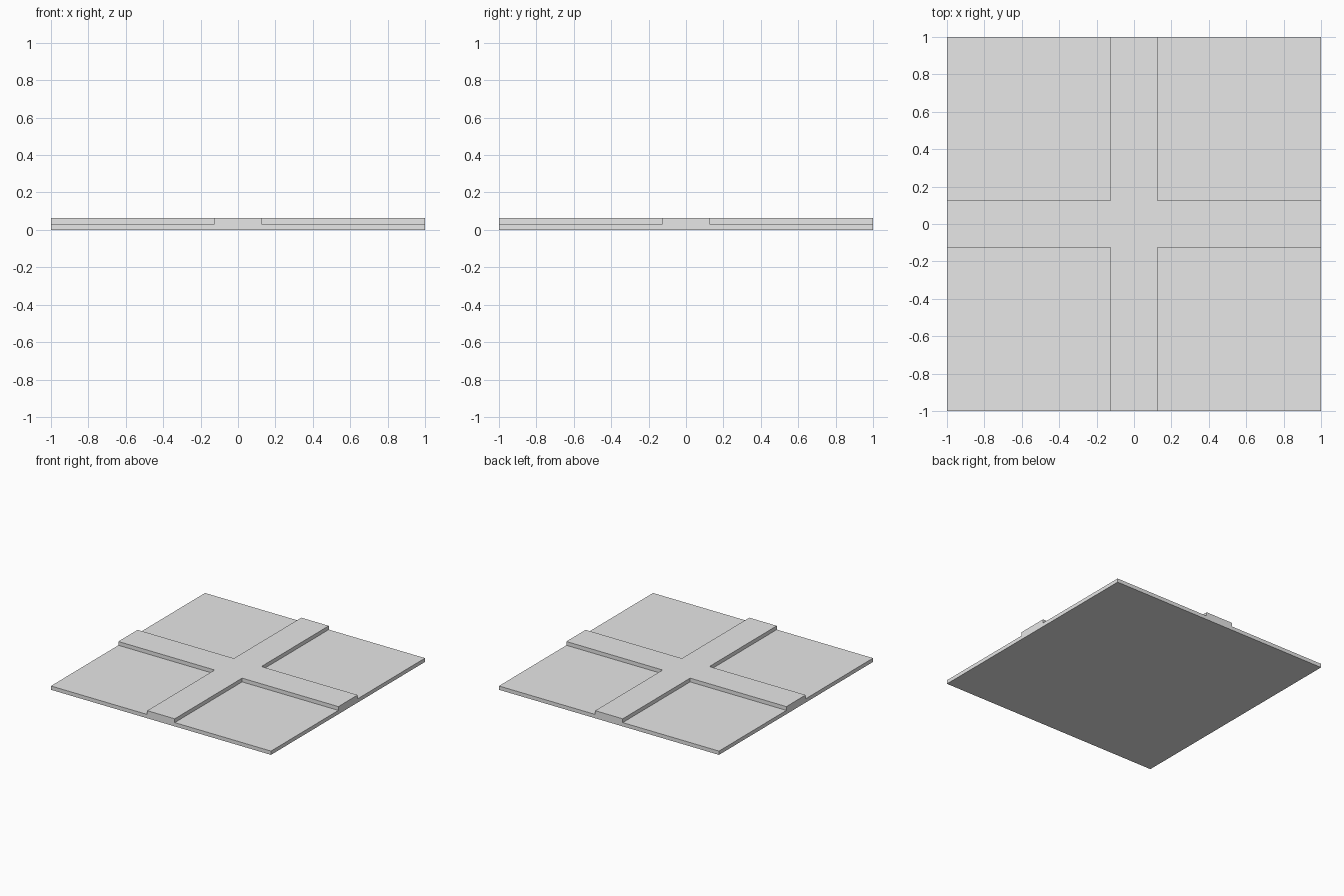
import bpy
import bmesh

cube = bpy.data.objects.get("Cube")
if cube:
    bpy.data.objects.remove(cube, do_unlink=True)

HALF_SIZE = 1.0
HALF_STRIP = 0.125
LAYER = 0.03125

# Plain grey material
grey = bpy.data.materials.new("light_grey")
grey.use_nodes = True
colour = (0.8, 0.8, 0.8, 1)
grey.diffuse_color = colour
grey.node_tree.nodes["Principled BSDF"].inputs["Base Color"].default_value = colour


def raise_faces(bm, faces, height):
    """Extrude a group of faces straight up and return the new top faces."""
    made = bmesh.ops.extrude_face_region(bm, geom=faces)["geom"]
    verts = [g for g in made if isinstance(g, bmesh.types.BMVert)]
    bmesh.ops.translate(bm, verts=verts, vec=(0, 0, height))
    return [g for g in made if isinstance(g, bmesh.types.BMFace)]


# Square footprint split into nine cells: four corners and a central cross
bm = bmesh.new()
bmesh.ops.create_grid(bm, x_segments=3, y_segments=3, size=HALF_SIZE)
for v in bm.verts:
    for axis in (0, 1):
        if abs(v.co[axis]) < HALF_SIZE / 2:
            v.co[axis] = HALF_STRIP if v.co[axis] > 0 else -HALF_STRIP

# Base slab, keeping the underside closed
underside = bm.faces[:]
bottom = bmesh.ops.duplicate(bm, geom=underside)["geom"]
top = raise_faces(bm, underside, LAYER)
bmesh.ops.remove_doubles(bm, verts=bm.verts, dist=0.0001)

# Raised cross strips
top = [f for f in bm.faces if f.calc_center_median().z > LAYER * 0.9]
cross = [f for f in top
         if min(abs(f.calc_center_median().x), abs(f.calc_center_median().y)) < HALF_STRIP]
raise_faces(bm, cross, LAYER)

# Merge the flat cells and face everything outwards
bmesh.ops.recalc_face_normals(bm, faces=bm.faces)
bmesh.ops.dissolve_limit(bm, angle_limit=0.01, verts=bm.verts, edges=bm.edges)

mesh = bpy.data.meshes.new("crossed_floor_tile")
bm.to_mesh(mesh)
bm.free()
mesh.materials.append(grey)
tile = bpy.data.objects.new("crossed_floor_tile", mesh)
bpy.context.collection.objects.link(tile)
